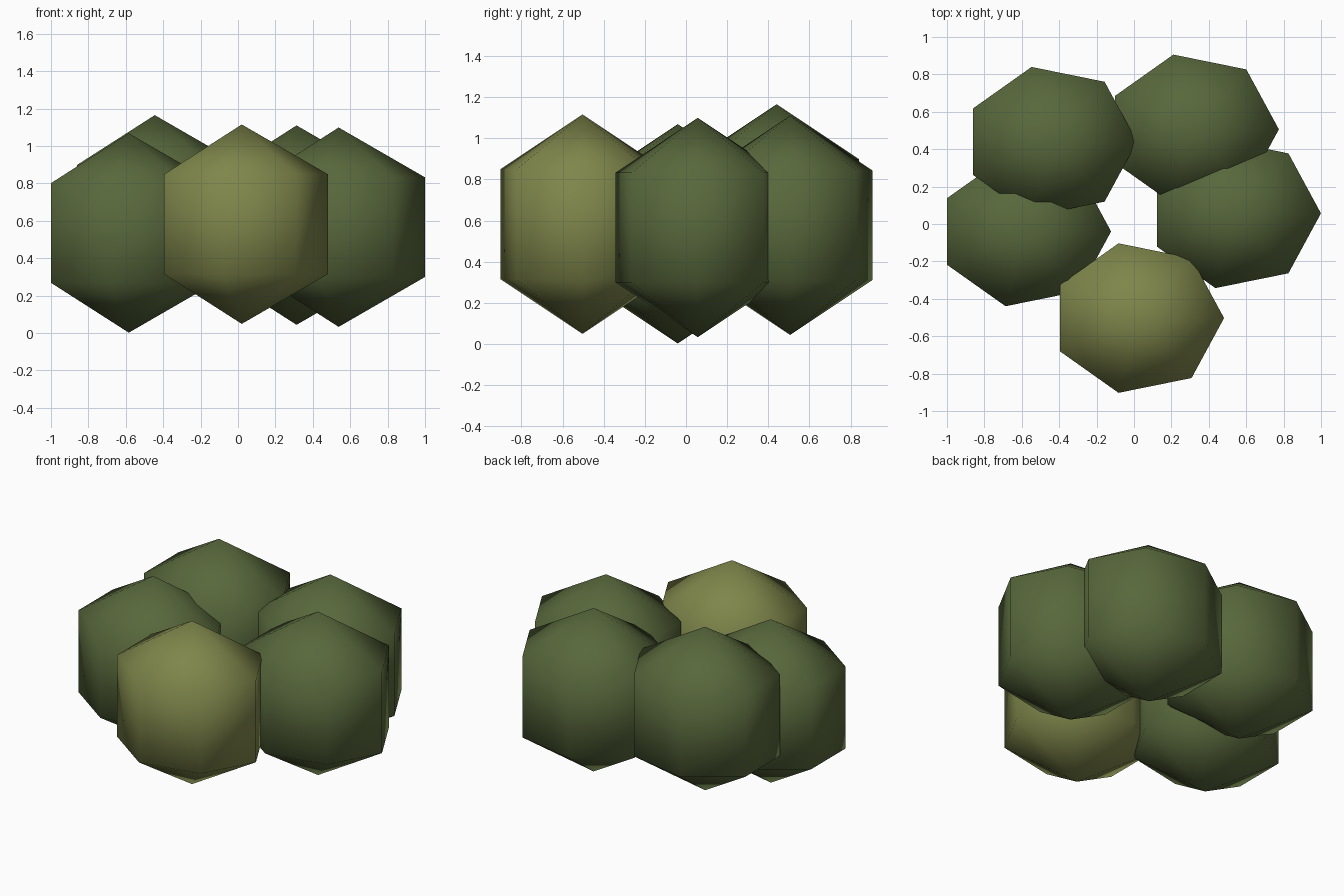
import bpy, bmesh, math

if "Cube" in bpy.data.objects:
    bpy.data.objects.remove(bpy.data.objects["Cube"])


def material(name, rgb):
    m = bpy.data.materials.new(name)
    m.diffuse_color = (*rgb, 1.0)
    m.use_nodes = True
    m.node_tree.nodes["Principled BSDF"].inputs["Base Color"].default_value = m.diffuse_color
    return m


dark_green = material("dark leaf green", (0.098, 0.138, 0.045))
olive = material("olive green", (0.209, 0.238, 0.069))

SIDES = 7
RADIUS = 0.533       # pole height of a clump
Y_SCALE = 0.888      # clumps are slightly squashed front to back


def leaf_clump(name, centre, mat):
    """Low-poly ball: two seven-sided rings and two poles, one point facing +x."""
    bm = bmesh.new()
    ring_r = RADIUS * math.sin(math.radians(60))
    rings = []
    for z in (-RADIUS / 2, RADIUS / 2):
        ring = []
        for i in range(SIDES):
            a = 2 * math.pi * i / SIDES
            ring.append(bm.verts.new((ring_r * math.cos(a),
                                      ring_r * math.sin(a) * Y_SCALE, z)))
        rings.append(ring)
    low, high = rings
    bottom = bm.verts.new((0, 0, -RADIUS))
    top = bm.verts.new((0, 0, RADIUS))
    for i in range(SIDES):
        j = (i + 1) % SIDES
        bm.faces.new((low[i], low[j], high[j], high[i]))
        bm.faces.new((high[i], high[j], top))
        bm.faces.new((low[j], low[i], bottom))
    for f in bm.faces:
        f.smooth = True
    me = bpy.data.meshes.new(name)
    bm.to_mesh(me)
    bm.free()
    me.materials.append(mat)
    ob = bpy.data.objects.new(name, me)
    ob.location = centre
    bpy.context.collection.objects.link(ob)


# Ring of five overlapping clumps, the front one lighter
leaf_clump("front_clump", (0.02, -0.503, 0.582), olive)
leaf_clump("right_clump", (0.538, 0.057, 0.566), dark_green)
leaf_clump("back_right_clump", (0.313, 0.506, 0.577), dark_green)
leaf_clump("back_left_clump", (-0.445, 0.44, 0.632), dark_green)
leaf_clump("left_clump", (-0.584, -0.04, 0.535), dark_green)
